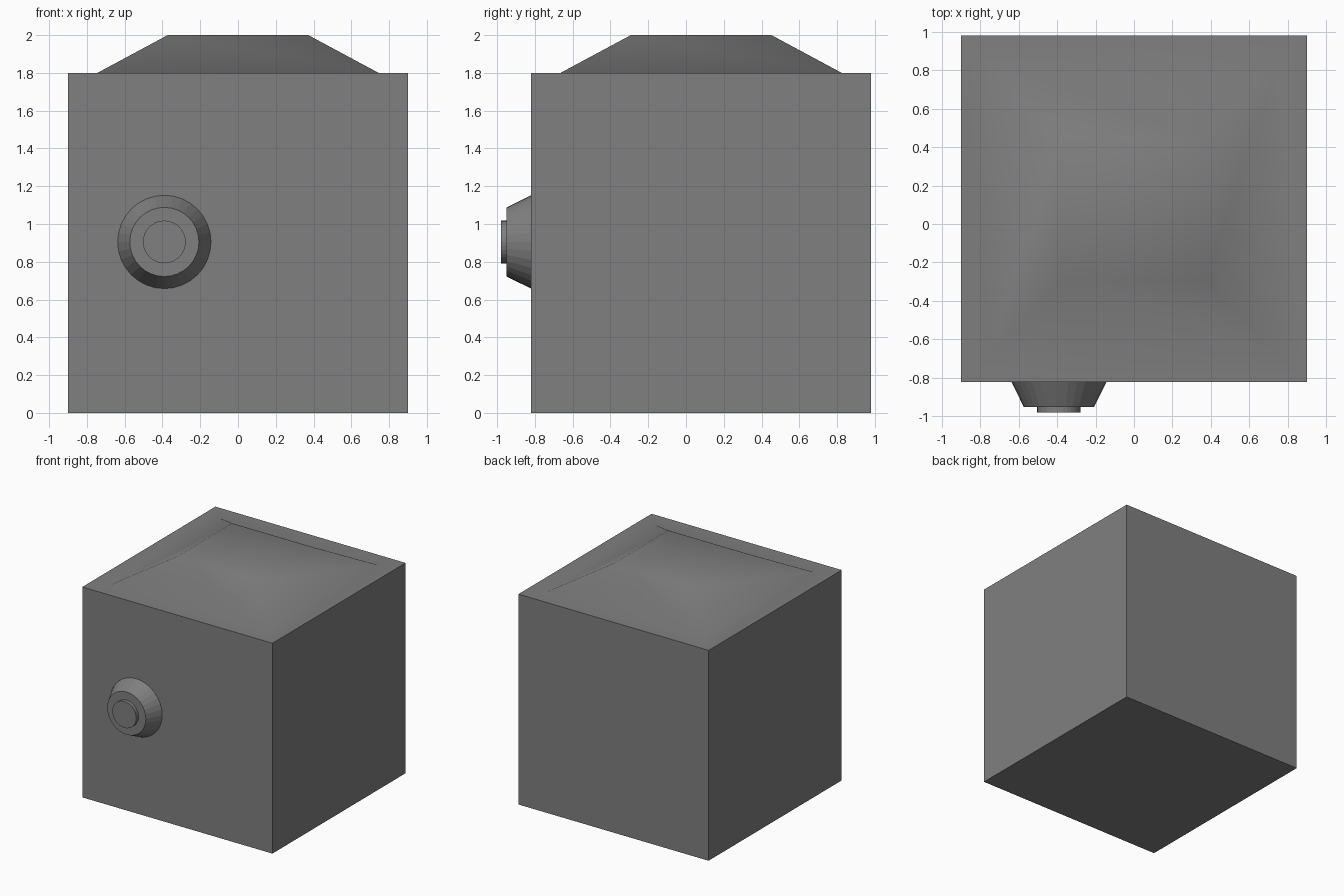
import bpy, bmesh, math
from mathutils import Matrix, Vector

if "Cube" in bpy.data.objects:
    bpy.data.objects.remove(bpy.data.objects["Cube"])

grey = bpy.data.materials.new("mid grey")
grey.diffuse_color = (0.214, 0.214, 0.214, 1)
grey.use_nodes = True
grey.node_tree.nodes["Principled BSDF"].inputs["Base Color"].default_value = grey.diffuse_color


def add_object(name, bm):
    bmesh.ops.recalc_face_normals(bm, faces=bm.faces)
    mesh = bpy.data.meshes.new(name)
    bm.to_mesh(mesh)
    bm.free()
    mesh.materials.append(grey)
    obj = bpy.data.objects.new(name, mesh)
    bpy.context.collection.objects.link(obj)
    return obj


def knob_part(name, r_back, r_front, y_back, y_front, sides=32):
    # round part pointing out of the front (-y)
    bm = bmesh.new()
    place = Matrix.Translation((-0.39, (y_back + y_front) / 2, 0.905)) @ Matrix.Rotation(math.pi / 2, 4, 'X')
    bmesh.ops.create_cone(bm, cap_ends=True, segments=sides, radius1=r_back,
                          radius2=r_front, depth=y_back - y_front, matrix=place)
    return add_object(name, bm)


# Box body whose top face is inset and raised into a tapered lid
bm = bmesh.new()
bmesh.ops.create_cube(bm, size=1.8, matrix=Matrix.Translation((0, 0.08, 0.9)))
top = max(bm.faces, key=lambda f: f.calc_center_median().z)
bmesh.ops.inset_individual(bm, faces=[top], thickness=0.22)
raised = bmesh.ops.extrude_discrete_faces(bm, faces=[top])["faces"][0]
for v in raised.verts:
    v.co = Vector((v.co.x * 0.5, 0.08 + (v.co.y - 0.08) * 0.5, 2.0))
body = add_object("box_body", bm)

# Soft shading over the lid, sharp box corners
bpy.context.view_layer.objects.active = body
body.select_set(True)
bpy.ops.object.shade_smooth_by_angle(angle=math.radians(40))

# Front knob: tapered base and small button
knob_part("knob_base", 0.247, 0.183, -0.82, -0.95)
knob_part("knob_button", 0.113, 0.113, -0.94, -0.98)
